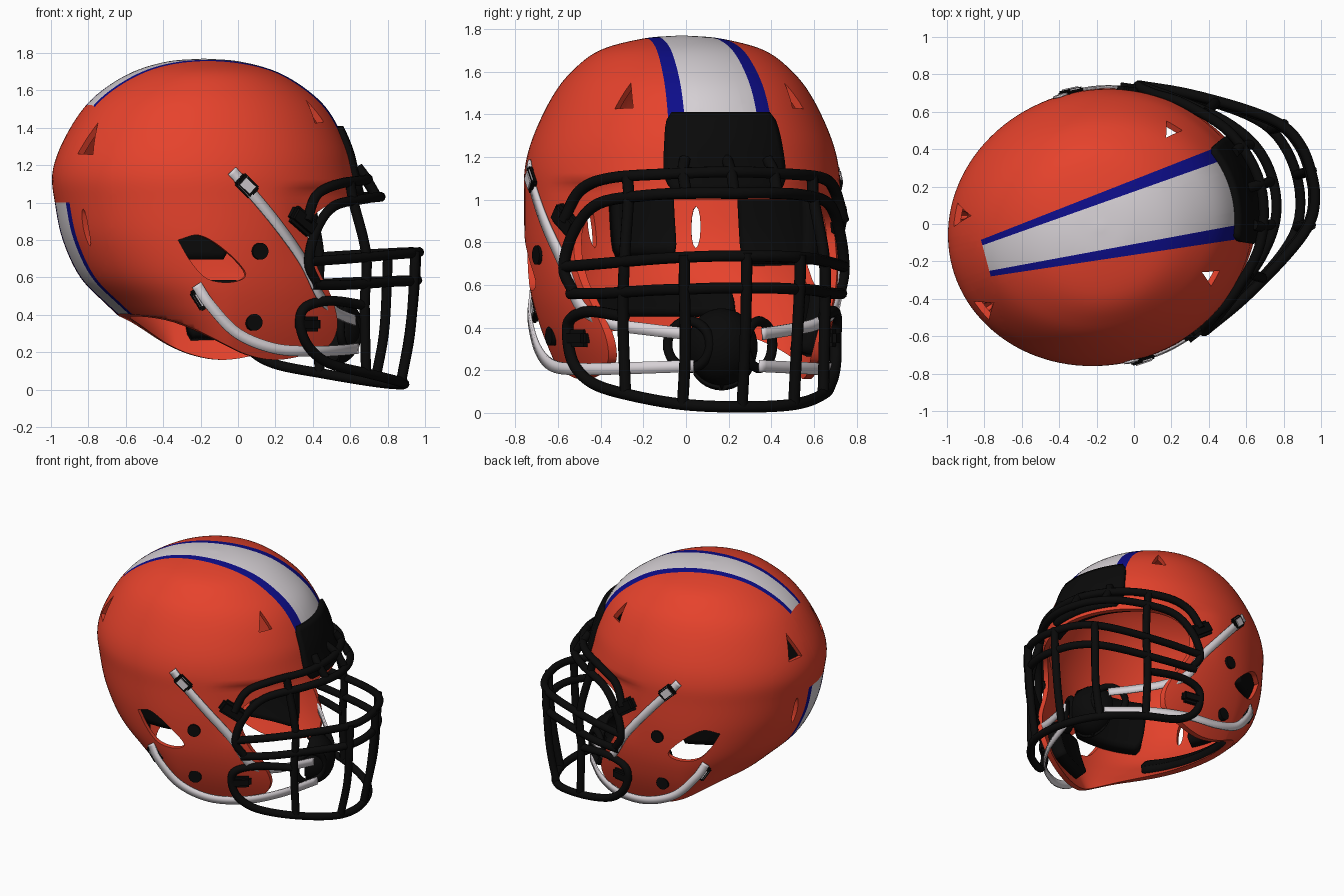
import bpy, bmesh, math
from mathutils import Vector, Matrix

if "Cube" in bpy.data.objects:
    bpy.data.objects.remove(bpy.data.objects["Cube"])

PLACE = Matrix.Translation((0, 0.03, 0)) @ Matrix.Rotation(math.radians(15), 4, 'Z')
UC = -0.19
MIRROR = ((1, "left"), (-1, "right"))

def mat(name, c):
    m = bpy.data.materials.new(name)
    m.diffuse_color = (*c, 1)
    m.use_nodes = True
    m.node_tree.nodes["Principled BSDF"].inputs["Base Color"].default_value = m.diffuse_color
    return m

ORANGE = mat("orange", (0.79, 0.055, 0.025))
WHITE = mat("white", (0.68, 0.64, 0.67))
BLUE = mat("blue", (0.004, 0.004, 0.25))
BLACK = mat("black", (0.003, 0.003, 0.003))

def smooth_path(pts, n=8):
    """Catmull-Rom through the points."""
    p = [Vector(q) for q in pts]
    p = [2 * p[0] - p[1]] + p + [2 * p[-1] - p[-2]]
    out = []
    for i in range(1, len(p) - 2):
        a, b, c, d = p[i - 1:i + 3]
        for k in range(n):
            t = k / n
            out.append(0.5 * (2 * b + (c - a) * t + (2 * a - 5 * b + 4 * c - d) * t * t
                              + (3 * b - a - 3 * c + d) * t ** 3))
    return out + [p[-2]]

def finish(ob, m=None, smooth=True):
    bpy.context.collection.objects.link(ob)
    ob.matrix_world = PLACE
    if m:
        ob.data.materials.append(m)
    if smooth and ob.type == 'MESH':
        bpy.ops.object.select_all(action='DESELECT')
        ob.select_set(True)
        bpy.context.view_layer.objects.active = ob
        bpy.ops.object.shade_smooth_by_angle(angle=math.radians(40))
    return ob

def from_bm(name, bm, m=None, smooth=True):
    me = bpy.data.meshes.new(name)
    bmesh.ops.recalc_face_normals(bm, faces=bm.faces)
    bm.to_mesh(me)
    bm.free()
    return finish(bpy.data.objects.new(name, me), m, smooth)

# shell cross-sections: z, back radius, front radius, half width
RINGS = [(1.77, 0, 0, 0), (1.755, .19, .19, .18), (1.70, .375, .39, .385), (1.6, .545, .56, .515),
         (1.48, .665, .68, .605), (1.3, .77, .77, .69), (1.15, .815, .81, .73), (1.0, .8, .85, .735),
         (.8, .755, .89, .735), (.6, .655, .95, .72), (.45, .5, .99, .69), (.3, .33, 1.01, .64),
         (.1, .15, 1.0, .55)]
PROFILE = smooth_path([Vector(r) for r in RINGS], 6)

def ring(z):
    for a, b in zip(PROFILE, PROFILE[1:]):
        if b[0] <= z <= a[0]:
            return a.lerp(b, (a[0] - z) / max(a[0] - b[0], 1e-6))
    return PROFILE[-1]

def ramp(x, a, b):
    t = min(1, max(0, (x - a) / (b - a)))
    return t * t * (3 - 2 * t)

def surf(r, ang, off=0.0):
    """Point on the shell at a ring and an angle (0 = face side)."""
    c, s = math.cos(ang), math.sin(ang)
    u = UC + ((r[2] if c > 0 else r[1]) + off) * c
    dent = 0.045 * ramp(u, 0, .3) * ramp(r[0], 1.10, 1.06) * ramp(r[0], .6, .9)
    return Vector((u, (r[3] + off) * s * (1 - dent), r[0]))

def on_side(u, z, off):
    r = ring(z)
    c = (u - UC) / (r[2] if u > UC else r[1])
    return surf(r, math.acos(max(-.99, min(.99, c))), off).y

# shell surface with stripes split in by planes
bm = bmesh.new()
N = 112
top = bm.verts.new((UC, 0, 1.77))
prev = None
for r in PROFILE[1:]:
    cur = [bm.verts.new(surf(r, 2 * math.pi * i / N)) for i in range(N)]
    for i in range(N):
        j = (i + 1) % N
        bm.faces.new((cur[i], cur[j], prev[j], prev[i]) if prev else (cur[i], cur[j], top))
    prev = cur

def half(u):
    return 0.10 + 0.113 * (u + 0.83)

def split(co, no):
    bmesh.ops.bisect_plane(bm, geom=bm.verts[:] + bm.edges[:] + bm.faces[:], dist=1e-5,
                           plane_co=co, plane_no=no)

for s in (1, -1):
    for k in (1, .7):
        split((-.83, s * k * .10, 0), (-.113 * k, s, 0))
    for v in (.15, .105):
        split((0, s * v, 0), (0, 1, 0))
split((-.82, 0, 0), (1, 0, 0))
split((0, 0, 1.0), (0, 0, 1))
for f in bm.faces:
    c = f.calc_center_median()
    if c.x > -.82 and c.z > 1.2:
        k = abs(c.y) / half(c.x)
        f.material_index = 1 if k < .7 else 2 if k < 1 else 0
    elif c.x < -.4 and c.z < 1.0:
        f.material_index = 1 if abs(c.y) < .105 else 2 if abs(c.y) < .15 else 0
shell = from_bm("helmet_shell", bm, smooth=False)
for m in (ORANGE, WHITE, BLUE, ORANGE, ORANGE, ORANGE):
    shell.data.materials.append(m)
sol = shell.modifiers.new("thickness", 'SOLIDIFY')
sol.thickness, sol.offset, sol.material_offset = 0.035, -1, 3

# cutters: face and rim opening, ear holes, vents
def prism(name, pts):
    bm = bmesh.new()
    f = bm.faces.new([bm.verts.new((p[0], -1.2, p[1])) for p in pts])
    g = bmesh.ops.extrude_face_region(bm, geom=[f])
    bmesh.ops.translate(bm, vec=(0, 2.4, 0), verts=[e for e in g['geom'] if isinstance(e, bmesh.types.BMVert)])
    return from_bm(name, bm, smooth=False)

rim = smooth_path([(.6, 1.0, 0), (.42, .995, 0), (.3, .96, 0), (.22, .87, 0), (.23, .75, 0), (.29, .62, 0),
                   (.37, .48, 0), (.41, .35, 0), (.38, .25, 0), (.3, .21, 0), (.16, .17, 0), (.03, .16, 0),
                   (-.1, .185, 0), (-.22, .235, 0), (-.46, .36, 0), (-.64, .405, 0), (-.8, .43, 0)], 6)
rim = [(p[0], p[1]) for p in rim] + [(-1.4, .43), (-1.4, -.4), (1.4, -.4), (1.4, 1.0)]
ear = smooth_path([(-.51, .80, 0), (-.40, .825, 0), (-.26, .74, 0), (-.15, .62, 0), (-.22, .575, 0),
                   (-.35, .59, 0), (-.44, .68, 0), (-.51, .80, 0)], 5)[:-1]
cutters = [prism("rim_cutter", rim), prism("ear_cutter", [(p[0], p[1]) for p in ear])]
for s, side in MIRROR:
    for u, v, z, n, sides, wd, size in ((.31, .40, 1.46, (.6, .5, .6), 3, .6, 1.05),
                                        (-.87, .25, 1.31, (-.9, .3, .25), 3, .6, 1.35),
                                        (-.87, .25, .87, (-1, .3, -.1), 12, .22, 1.1)):
        bm = bmesh.new()
        rot = Vector((n[0], n[1] * s, n[2])).to_track_quat('Z', 'Y').to_matrix().to_4x4()
        bmesh.ops.create_cone(bm, cap_ends=True, segments=sides, radius1=.08, radius2=.10, depth=.3,
                              matrix=Matrix.Translation((u, v * s, z)) @ rot @ Matrix.Diagonal((wd * size, size, 1, 1)))
        if sides == 3:
            bmesh.ops.bevel(bm, geom=[e for e in bm.edges if len({f for v in e.verts for f in v.link_faces}) == 5
                                      and e.calc_length() > .28], offset=.02, segments=3, affect='EDGES')
        cutters.append(from_bm("vent_cutter_" + side, bm, smooth=False))
bpy.context.view_layer.objects.active = shell
bpy.ops.object.modifier_apply(modifier="thickness")
for c in cutters:
    c.hide_render = True
    b = shell.modifiers.new("cut", 'BOOLEAN')
    b.operation, b.object, b.solver = 'DIFFERENCE', c, 'EXACT'
    bpy.ops.object.modifier_apply(modifier="cut")
    bpy.data.objects.remove(c)
bpy.ops.object.select_all(action='DESELECT')
shell.select_set(True)
bpy.ops.object.shade_smooth_by_angle(angle=math.radians(40))

# pads that follow the shell
def pad(name, a0, a1, z0, z1, off, thick):
    bm = bmesh.new()
    rows, cols = 10, 20
    am, ah = math.radians(a0 + a1) / 2, math.radians(a1 - a0) / 2
    grid = []
    for i in range(rows + 1):
        t = 2 * i / rows - 1
        r = ring(z0 + (z1 - z0) * i / rows)
        grid.append([bm.verts.new(surf(r, am + ah * (1 - .1 * t ** 8) * (2 * j / cols - 1), off))
                     for j in range(cols + 1)])
    for i in range(rows):
        for j in range(cols):
            bm.faces.new((grid[i][j], grid[i][j + 1], grid[i + 1][j + 1], grid[i + 1][j]))
    ob = from_bm(name, bm, BLACK)
    m = ob.modifiers.new("thickness", 'SOLIDIFY')
    m.thickness, m.offset = thick, 0

pad("front_bumper", -23, 23, 1.03, 1.40, .003, .05)
pad("brow_pad", -38, 38, 1.04, 1.3, -.065, .06)
pad("nape_pad", 145, 215, .46, .56, -.07, .07)
pad("back_pad", 167, 193, .74, 1.08, -.08, .08)
for s, side in MIRROR:
    for nm, a0, a1, z0, z1 in (("jaw_pad", 64, 86, .28, .58), ("temple_pad", 94, 138, .7, 1.08)):
        pad(nm + "_" + side, s * a0, s * a1, z0, z1, -.085, .09)

# face cage bars
def tube(name, pts, r=.027):
    cu = bpy.data.curves.new(name, 'CURVE')
    cu.dimensions, cu.bevel_depth, cu.bevel_resolution, cu.use_fill_caps = '3D', r, 3, True
    path = smooth_path(pts, 6)
    sp = cu.splines.new('POLY')
    sp.points.add(len(path) - 1)
    for q, p in zip(sp.points, path):
        q.co = (*p, 1)
        sp.use_smooth = True
    finish(bpy.data.objects.new(name, cu), BLACK)

def bar(name, pts):
    tube(name, pts + [(u, -v, z) for u, v, z in reversed(pts[:-1])])

bar("cage_top_bar", [(.2, .68, .9), (.27, .62, 1.04), (.42, .52, 1.10), (.62, .3, 1.12), (.7, 0, 1.13)])
bar("cage_brow_bar", [(.26, .65, .57), (.21, .68, .68), (.26, .645, .85), (.38, .56, .98), (.6, .38, 1.02),
                      (.73, .2, 1.03), (.77, 0, 1.03)])
bar("cage_upper_bar", [(.21, .68, .685), (.46, .565, .70), (.74, .4, .72), (.9, .27, .73), (.965, .14, .735), (.98, 0, .735)])
bar("cage_middle_bar", [(.24, .66, .56), (.46, .56, .56), (.74, .39, .575), (.89, .27, .58), (.955, .14, .585), (.97, 0, .585)])
bar("cage_bottom_bar", [(.58, .48, .45), (.35, .59, .475), (.2, .645, .44), (.17, .65, .35), (.22, .635, .23),
                        (.35, .58, .14), (.6, .47, .085), (.83, .27, .04), (.9, 0, .028)])
tube("cage_center_bar", [(.985, 0, .75), (.98, 0, .59), (.95, 0, .3), (.9, 0, .03)])
tube("cage_brow_link", [(.6, 0, 1.2), (.7, 0, 1.13), (.77, 0, 1.02)])
for s, side in MIRROR:
    tube("cage_front_bar_" + side, [(.905, s * .28, .74), (.9, s * .28, .59), (.88, s * .27, .3), (.83, s * .27, .04)])
    tube("cage_side_bar_" + side, [(.5, s * .45, 1.11), (.52, s * .45, 1.0), (.58, s * .485, .72), (.57, s * .49, .45), (.58, s * .48, .09)])
    tube("cage_brow_link_" + side, [(.61, s * .2, 1.19), (.65, s * .22, 1.13), (.71, s * .22, 1.03)])

# chin straps, buckles, snaps and cage clips
def lump(name, loc, size, m, tilt=0, round_=False):
    bm = bmesh.new()
    loc = Vector(loc)
    s = 1 if loc.y > 0 else -1
    M = (Matrix.Translation(loc) @ Matrix.Rotation(-s * math.radians(max(0, (loc.x + .2) * 60)), 4, 'Z')
         @ Matrix.Rotation(tilt, 4, 'Y'))
    if round_:
        M = M @ Matrix.Rotation(math.pi / 2, 4, 'X')
        bmesh.ops.create_cone(bm, cap_ends=True, segments=24, radius1=size[0], radius2=size[0], depth=size[1], matrix=M)
    else:
        bmesh.ops.create_cube(bm, size=1, matrix=M @ Matrix.Diagonal((*size, 1)))
        bmesh.ops.bevel(bm, geom=bm.edges[:], offset=min(size) * .3, segments=2, affect='EDGES')
    from_bm(name, bm, m)

def strap(name, pts, s, w=.028):
    path = smooth_path([(u, v or on_side(u, z, .008), z) for u, v, z in pts], 8)
    bm, rows = bmesh.new(), []
    for i, p in enumerate(path):
        d = path[min(i + 1, len(path) - 1)] - path[max(i - 1, 0)]
        out = Vector((.25 + p.x, max(p.y, .05), 0)).normalized()
        k = d.cross(out).normalized() * w
        rows.append([bm.verts.new((q.x, q.y * s, q.z)) for q in (p - k, p + k)])
    for a, b in zip(rows, rows[1:]):
        bm.faces.new((a[0], a[1], b[1], b[0]))
    m = from_bm(name, bm, WHITE).modifiers.new("thickness", 'SOLIDIFY')
    m.thickness, m.offset = .012, 0

for s, side in MIRROR:
    strap("upper_strap_" + side, [(-.23, 0, 1.17), (-.14, 0, 1.07), (.02, 0, .89), (.18, 0, .69), (.29, 0, .5),
                                  (.4, .5, .42), (.5, .34, .39), (.6, .18, .37)], s)
    strap("lower_strap_" + side, [(-.41, 0, .56), (-.34, .70, .45), (-.19, .70, .30), (.02, .68, .22),
                                  (.25, .6, .205), (.45, .42, .21), (.62, .16, .22)], s)
    for nm, u, z, t in (("upper_buckle", -.15, 1.09, .75), ("lower_buckle", -.38, .49, 1.0)):
        y = s * on_side(u, z, .008)
        lump(nm + "_frame_" + side, (u, y, z), (.12, .03, .085), BLACK, t)
        lump(nm + "_" + side, (u, y * 1.008, z), (.09, .03, .07), WHITE, t)
    for i, (u, z) in enumerate(((-.075, .74), (-.09, .36))):
        lump("snap_%d_%s" % (i, side), (u, s * on_side(u, z, 0), z), (.045, .03), BLACK, 0, True)
    lump("upper_clip_" + side, (.18, s * on_side(.18, .9, .02), .9), (.18, .06, .10), BLACK, .6)
    lump("lower_clip_" + side, (.22, s * on_side(.22, .35, .02), .35), (.16, .06, .08), BLACK, 0)
    # chin cup side rings
    bpy.ops.mesh.primitive_torus_add(major_radius=.11, minor_radius=.024, major_segments=32, minor_segments=8)
    o = bpy.context.object
    o.name = "chin_cup_ring_" + side
    o.data.materials.append(BLACK)
    o.matrix_world = (PLACE @ Matrix.Translation((.57, s * .17, .32)) @ Matrix.Rotation(s * .7, 4, 'Z')
                      @ Matrix.Rotation(math.pi / 2, 4, 'Y'))
    bpy.ops.object.shade_smooth()

# chin cup: front half of a thick bowl
bm = bmesh.new()
bmesh.ops.create_uvsphere(bm, u_segments=32, v_segments=20, radius=1,
                          matrix=Matrix.Translation((.53, 0, .31)) @ Matrix.Diagonal((.15, .17, .18, 1)))
bmesh.ops.bisect_plane(bm, geom=bm.verts[:] + bm.edges[:] + bm.faces[:], plane_co=(.53, 0, 0),
                       plane_no=(-1, 0, 0), clear_outer=True)
m = from_bm("chin_cup", bm, BLACK).modifiers.new("thickness", 'SOLIDIFY')
m.thickness = .025
